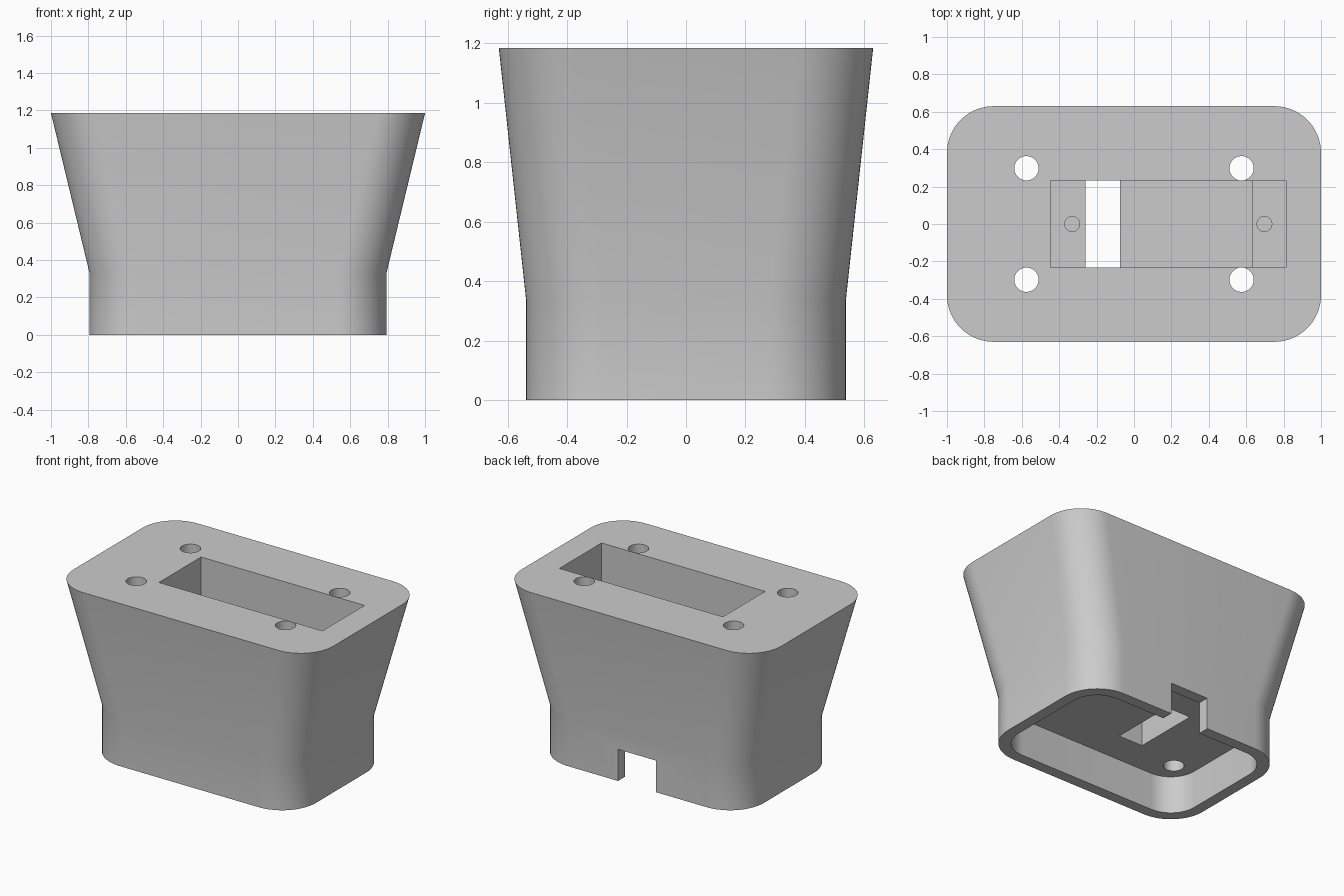
import bpy, bmesh
from math import cos, sin, pi

if "Cube" in bpy.data.objects:
    bpy.data.objects.remove(bpy.data.objects["Cube"])

grey = bpy.data.materials.new("plain grey")
grey.use_nodes = True
grey.diffuse_color = (0.6, 0.6, 0.6, 1)
grey.node_tree.nodes["Principled BSDF"].inputs["Base Color"].default_value = (0.6, 0.6, 0.6, 1)


def rounded_rect(hx, hy, r, steps=16):
    """Counter-clockwise outline of a rounded rectangle."""
    pts = []
    for k, (sx, sy) in enumerate([(1, 1), (-1, 1), (-1, -1), (1, -1)]):
        for i in range(steps + 1):
            a = (k + i / steps) * pi / 2
            pts.append((sx * (hx - r) + r * cos(a), sy * (hy - r) + r * sin(a)))
    return pts


def circle(x, y, r, n=48):
    return [(x + r * cos(2 * pi * i / n), y + r * sin(2 * pi * i / n)) for i in range(n)]


def loft(name, sections):
    """Closed solid through rings of 3D points that share a point count."""
    bm = bmesh.new()
    rings = [[bm.verts.new(p) for p in s] for s in sections]
    n = len(rings[0])
    for low, high in zip(rings, rings[1:]):
        for i in range(n):
            j = (i + 1) % n
            bm.faces.new((low[i], low[j], high[j], high[i]))
    bm.faces.new(rings[0][::-1])
    bm.faces.new(rings[-1])
    bmesh.ops.recalc_face_normals(bm, faces=bm.faces)
    mesh = bpy.data.meshes.new(name)
    bm.to_mesh(mesh)
    bm.free()
    mesh.materials.append(grey)
    obj = bpy.data.objects.new(name, mesh)
    bpy.context.collection.objects.link(obj)
    return obj


def column(name, outline, z0, z1):
    return loft(name, [[(x, y, z) for x, y in outline] for z in (z0, z1)])


# Flared body: straight foot, then tapering outwards to the top
HEIGHT, LEDGE, FLOOR, CEILING, NOTCH_TOP = 1.185, 0.9, 0.315, 0.26, 0.22
foot = rounded_rect(0.795, 0.538, 0.26)
top = rounded_rect(1.0, 0.63, 0.25)
body = loft("flared_housing", [[(x, y, z) for x, y in ring]
            for ring, z in ((foot, 0), (foot, 0.335), (top, HEIGHT))])

# Hollow underside
cutters = [column("underside_cutter", rounded_rect(0.718, 0.461, 0.19), -0.2, CEILING)]

# Cable notch in the back wall
notch = [(-0.147, 0.4), (0.147, 0.4), (0.147, 0.8), (-0.147, 0.8)]
cutters.append(column("notch_cutter", notch, -0.3, NOTCH_TOP))

# Stepped pocket with two ledges and a slot through to the underside
profile = [(-0.447, 1.4), (-0.447, LEDGE), (-0.26, LEDGE), (-0.26, 0.1), (-0.075, 0.1),
           (-0.075, FLOOR), (0.63, FLOOR), (0.63, LEDGE), (0.813, LEDGE), (0.813, 1.4)]
cutters.append(loft("pocket_cutter", [[(x, y, z) for x, z in profile] for y in (-0.232, 0.232)]))

# Four through holes
for x in (-0.575, 0.575):
    for y in (-0.298, 0.298):
        cutters.append(column("bolt_hole_cutter", circle(x, y, 0.065), -0.1, 1.4))

# Blind screw holes in the ledges
for x in (-0.33, 0.697):
    cutters.append(column("screw_hole_cutter", circle(x, 0, 0.04, 32), LEDGE - 0.3, 1.3))

bpy.context.view_layer.objects.active = body
for cutter in cutters:
    mod = body.modifiers.new("cut", 'BOOLEAN')
    mod.operation = 'DIFFERENCE'
    mod.solver = 'EXACT'
    mod.object = cutter
    bpy.ops.object.modifier_apply(modifier=mod.name)
    bpy.data.objects.remove(cutter)

bpy.ops.object.select_all(action='DESELECT')
body.select_set(True)
bpy.ops.object.shade_smooth_by_angle(angle=0.5)
